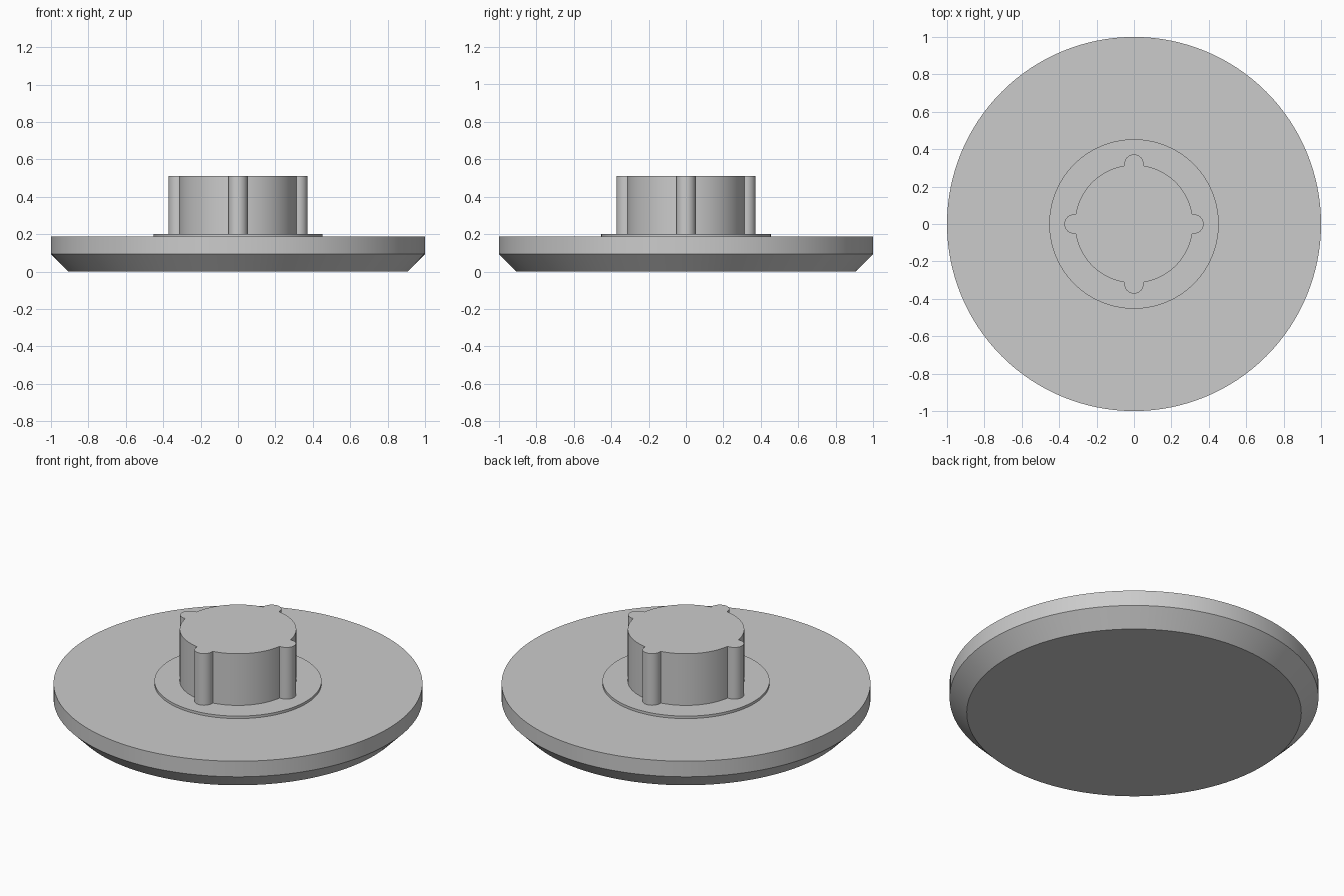
import bpy
import bmesh
from math import sin, cos, pi, asin, radians

cube = bpy.data.objects.get("Cube")
if cube:
    bpy.data.objects.remove(cube, do_unlink=True)

GREY = (0.6, 0.6, 0.6, 1)
grey = bpy.data.materials.new("plain grey")
grey.use_nodes = True
grey.diffuse_color = GREY
grey.node_tree.nodes["Principled BSDF"].inputs["Base Color"].default_value = GREY


def circle(radius, count=128):
    return [(radius * cos(2 * pi * i / count), radius * sin(2 * pi * i / count))
            for i in range(count)]


def stack(name, layers):
    """Closed solid skinned through matching outlines, given as (outline, z)."""
    bm = bmesh.new()
    rings = [[bm.verts.new((x, y, z)) for x, y in outline] for outline, z in layers]
    for low, high in zip(rings, rings[1:]):
        for i in range(len(low)):
            j = (i + 1) % len(low)
            bm.faces.new((low[i], low[j], high[j], high[i]))
    bm.faces.new(rings[0][::-1])
    bm.faces.new(rings[-1])
    mesh = bpy.data.meshes.new(name)
    bm.to_mesh(mesh)
    bm.free()
    mesh.materials.append(grey)
    obj = bpy.data.objects.new(name, mesh)
    bpy.context.collection.objects.link(obj)
    bpy.ops.object.select_all(action="DESELECT")
    obj.select_set(True)
    bpy.context.view_layer.objects.active = obj
    bpy.ops.object.shade_smooth_by_angle(angle=radians(30))
    return obj


def lobed_outline(radius, lobe_radius, lobe_centre, lobe_steps=16, arc_steps=24):
    """Circle with four rounded lobes, one on each axis."""
    half = asin(lobe_radius / radius)
    points = []
    for quarter in range(4):
        turn = quarter * pi / 2
        for i in range(lobe_steps + 1):
            a = -pi / 2 + pi * i / lobe_steps
            x, y = lobe_centre + lobe_radius * cos(a), lobe_radius * sin(a)
            points.append((x * cos(turn) - y * sin(turn), x * sin(turn) + y * cos(turn)))
        for i in range(arc_steps + 1):
            a = turn + half + (pi / 2 - 2 * half) * i / arc_steps
            points.append((radius * cos(a), radius * sin(a)))
    return points


# Wide disc with a chamfered underside
stack("base_disc", [(circle(0.907), 0), (circle(1), 0.094), (circle(1), 0.187)])

# Thin raised collar
stack("collar", [(circle(0.453), 0.18), (circle(0.453), 0.202)])

# Central hub with four locking lobes
hub = lobed_outline(0.316, 0.052, 0.32)
stack("lobed_hub", [(hub, 0.195), (hub, 0.511)])
